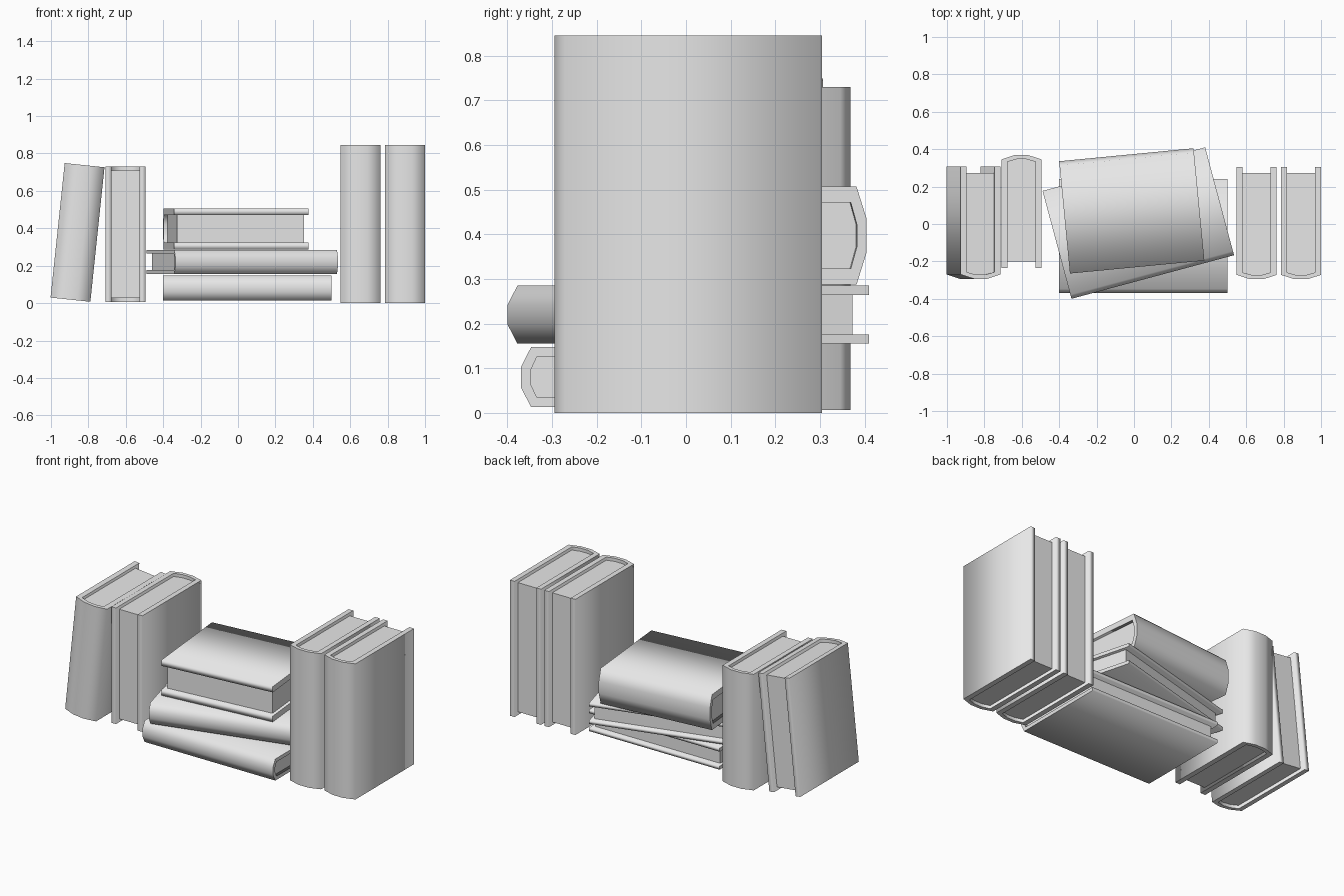
import bpy
import bmesh
from math import radians
from mathutils import Matrix

cube = bpy.data.objects.get("Cube")
if cube:
    bpy.data.objects.remove(cube, do_unlink=True)

grey = bpy.data.materials.new("plain grey")
grey.use_nodes = True
grey.diffuse_color = (0.8, 0.8, 0.8, 1)
grey.node_tree.nodes["Principled BSDF"].inputs["Base Color"].default_value = (0.8, 0.8, 0.8, 1)

BULGE = 0.023       # how far the spine stands out
RECESS = 0.02       # pages below the cover ends
FORE_GAP = 0.033    # pages behind the cover front edges


def spine_curve(half, y, bulge):
    """Faceted spine, from the left board to the right board."""
    return [(-half, y + bulge), (-half / 3, y), (half / 3, y), (half, y + bulge)]


def prism(name, profile, height, matrix, smooth):
    """Extrude a profile along z; sides may be smooth, end caps stay crisp."""
    bm = bmesh.new()
    base = bm.faces.new([bm.verts.new((x, y, -height / 2)) for x, y in profile])
    top = bmesh.ops.extrude_face_region(bm, geom=[base], use_keep_orig=True)
    moved = [g for g in top["geom"] if isinstance(g, bmesh.types.BMVert)]
    bmesh.ops.translate(bm, vec=(0, 0, height), verts=moved)
    bmesh.ops.recalc_face_normals(bm, faces=bm.faces)
    for face in bm.faces:
        face.smooth = smooth and abs(face.normal.z) < 0.5
    for edge in bm.edges:
        if any(abs(f.normal.z) > 0.5 for f in edge.link_faces):
            edge.smooth = False
    mesh = bpy.data.meshes.new(name)
    bm.to_mesh(mesh)
    bm.free()
    mesh.materials.append(grey)
    obj = bpy.data.objects.new(name, mesh)
    bpy.context.collection.objects.link(obj)
    obj.matrix_world = matrix
    return obj


def book(name, thick, depth, height, board, centre, lying=False, turn=0, lean=0):
    """Book with its spine towards -y, then laid down, leaned and turned."""
    matrix = (Matrix.Translation(centre)
              @ Matrix.Rotation(radians(turn), 4, "Z")
              @ Matrix.Rotation(radians(90 if lying else lean), 4, "Y"))
    half, inner = thick / 2, thick / 2 - board
    front, back = -depth / 2, depth / 2
    lining = front + 0.022
    outside = spine_curve(half, front, BULGE)
    inside = spine_curve(inner, lining, BULGE * 0.6)

    # Cover: two boards joined by the bulging spine
    cover = outside + [(half, back), (inner, back)] + inside[::-1]
    cover += [(-inner, back), (-half, back)]
    prism(name + "_cover", cover, height, matrix, True)

    # Page block filling the cover
    pages = inside + [(inner, back - FORE_GAP), (-inner, back - FORE_GAP)]
    prism(name + "_pages", pages, height - 2 * RECESS, matrix, False)


# Upright pair on the left end
for side, x in (("inner", 0.656), ("outer", 0.893)):
    book(side + "_upright_book", 0.214, 0.60, 0.845, 0.032, (x, 0.005, 0.4225))

# Reversed upright book and the one leaning on it
book("reversed_book", 0.214, 0.603, 0.723, 0.032, (-0.602, 0.067, 0.3685), turn=180)
book("leaning_book", 0.214, 0.60, 0.723, 0.032, (-0.858, 0.007, 0.378), lean=6)

# Stack in the middle
book("bottom_book", 0.134, 0.61, 0.90, 0.022, (0.05, -0.065, 0.08), lying=True)
book("middle_book", 0.13, 0.597, 0.90, 0.021, (0.023, 0.005, 0.22), lying=True, turn=15)
book("top_book", 0.22, 0.603, 0.722, 0.036, (-0.012, 0.07, 0.397), lying=True, turn=185.5)
